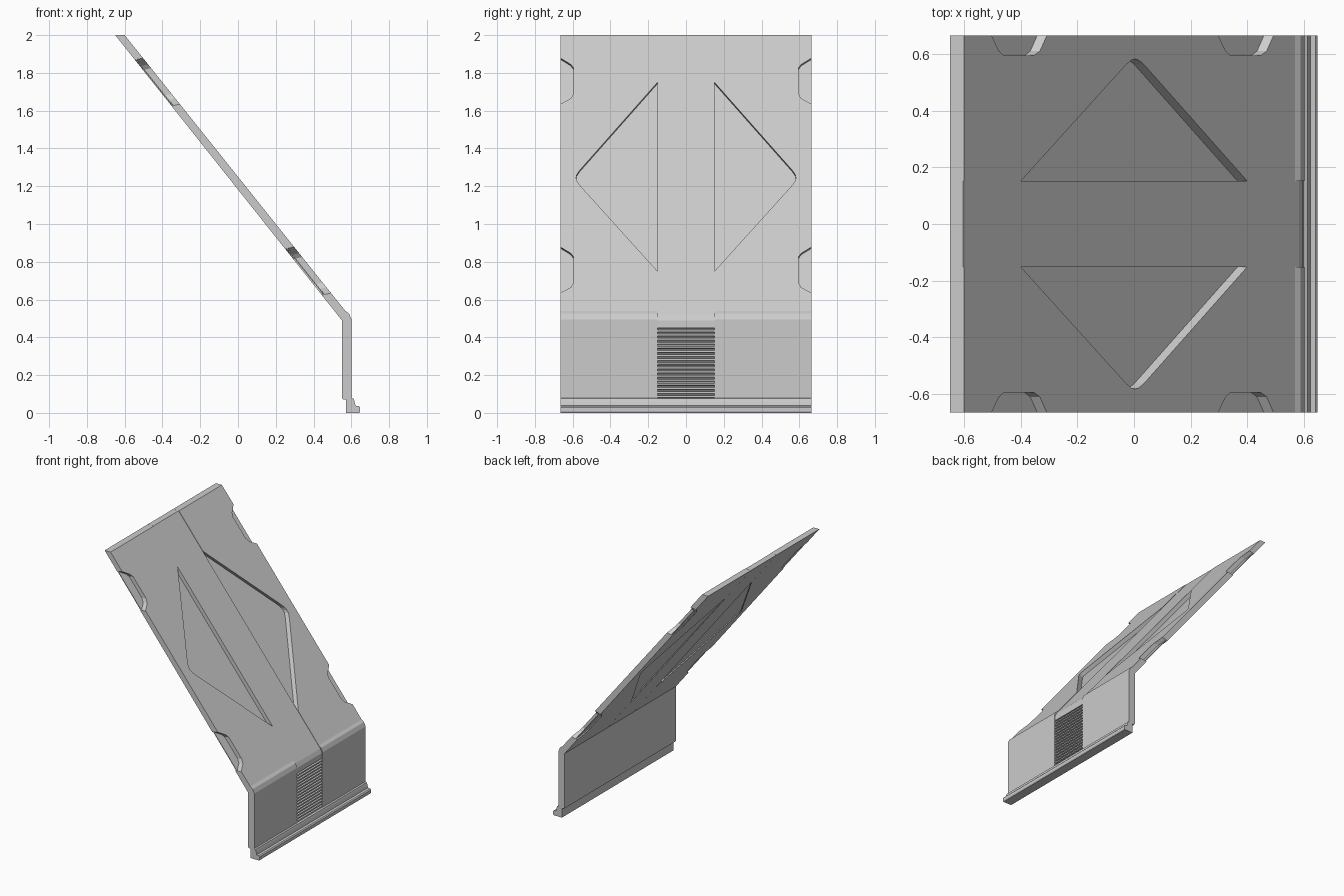
import bpy, bmesh
from mathutils import Vector

cube = bpy.data.objects.get("Cube")
if cube:
    bpy.data.objects.remove(cube, do_unlink=True)

grey = bpy.data.materials.new("light_grey")
grey.use_nodes = True
grey.diffuse_color = (0.6, 0.6, 0.6, 1)
grey.node_tree.nodes["Principled BSDF"].inputs["Base Color"].default_value = (0.6, 0.6, 0.6, 1)

HALF = 0.665      # half width
STRIP = 0.152     # half width of the centre strip
SLOPE = 0.8       # run over rise of the leaning part


def prism(name, ring, offset):
    """Solid made by pushing a ring of points along an offset."""
    bm = bmesh.new()
    face = bm.faces.new([bm.verts.new(p) for p in ring])
    out = bmesh.ops.extrude_face_region(bm, geom=[face])
    verts = [v for v in out["geom"] if isinstance(v, bmesh.types.BMVert)]
    bmesh.ops.translate(bm, verts=verts, vec=offset)
    bmesh.ops.recalc_face_normals(bm, faces=bm.faces)
    mesh = bpy.data.meshes.new(name)
    bm.to_mesh(mesh)
    bm.free()
    mesh.materials.append(grey)
    obj = bpy.data.objects.new(name, mesh)
    bpy.context.collection.objects.link(obj)
    return obj


def extrude_y(name, profile, y0, y1):
    return prism(name, [(x, y0, z) for x, z in profile], (0, y1 - y0, 0))


def cut(obj, cutter):
    mod = obj.modifiers.new("recess", "BOOLEAN")
    mod.operation = "DIFFERENCE"
    mod.solver = "EXACT"
    mod.object = cutter
    bpy.context.view_layer.objects.active = obj
    bpy.ops.object.modifier_apply(modifier=mod.name)
    bpy.data.objects.remove(cutter, do_unlink=True)


def recess(obj, outline, side):
    """Sink an outline into both faces, leaving a thin web between them."""
    push = Vector((1, 0, 0.22))
    ring = [Vector((-0.6 + (2 - z) * SLOPE, y * side, z)) for y, z in outline]
    cut(obj, prism("front_cutter", [p - push * 0.034 for p in ring], push * 0.1))
    cut(obj, prism("back_cutter", [p - push * 0.04 for p in ring], push * -0.1))


# Side panels with half diamond and edge notches
panel = [(-0.65, 2), (-0.6, 2), (0.568, 0.54), (0.588, 0.525), (0.602, 0.495),
         (0.602, 0.08), (0.55, 0.08), (0.55, 0.49)]
diamond = [(0.14, 1.762), (0.562, 1.285), (0.578, 1.262), (0.582, 1.245),
           (0.578, 1.228), (0.562, 1.205), (0.14, 0.738)]
notch = [(0.7, 1.9), (0.61, 1.845), (0.595, 1.825), (0.595, 1.69),
         (0.61, 1.665), (0.7, 1.615)]
for side, label in ((1, "left"), (-1, "right")):
    obj = extrude_y(label + "_panel", panel, side * STRIP, side * HALF)
    recess(obj, diamond, side)
    for drop in (0, 1):
        recess(obj, [(y, z - drop) for y, z in notch], side)

# Centre strip with a ribbed lower part
strip = [(-0.65, 2), (-0.603, 2), (0.582, 0.52), (0.597, 0.49), (0.598, 0.45)]
RIBS = 17
pitch = (0.45 - 0.08) / RIBS
for i in range(RIBS):
    top = 0.45 - i * pitch
    strip += [(0.585, top - pitch * 0.1), (0.585, top - pitch * 0.35),
              (0.6, top - pitch * 0.5), (0.6, top - pitch * 0.95)]
strip += [(0.55, 0.08), (0.55, 0.49)]
extrude_y("centre_strip", strip, -STRIP + 0.001, STRIP - 0.001)

# Stepped rail along the foot
rail = [(0.572, 0), (0.642, 0), (0.647, 0.008), (0.647, 0.028), (0.64, 0.036),
        (0.622, 0.038), (0.617, 0.06), (0.612, 0.075), (0.602, 0.08),
        (0.55, 0.08), (0.555, 0.072), (0.572, 0.07)]
extrude_y("foot_rail", rail, -HALF, HALF)
